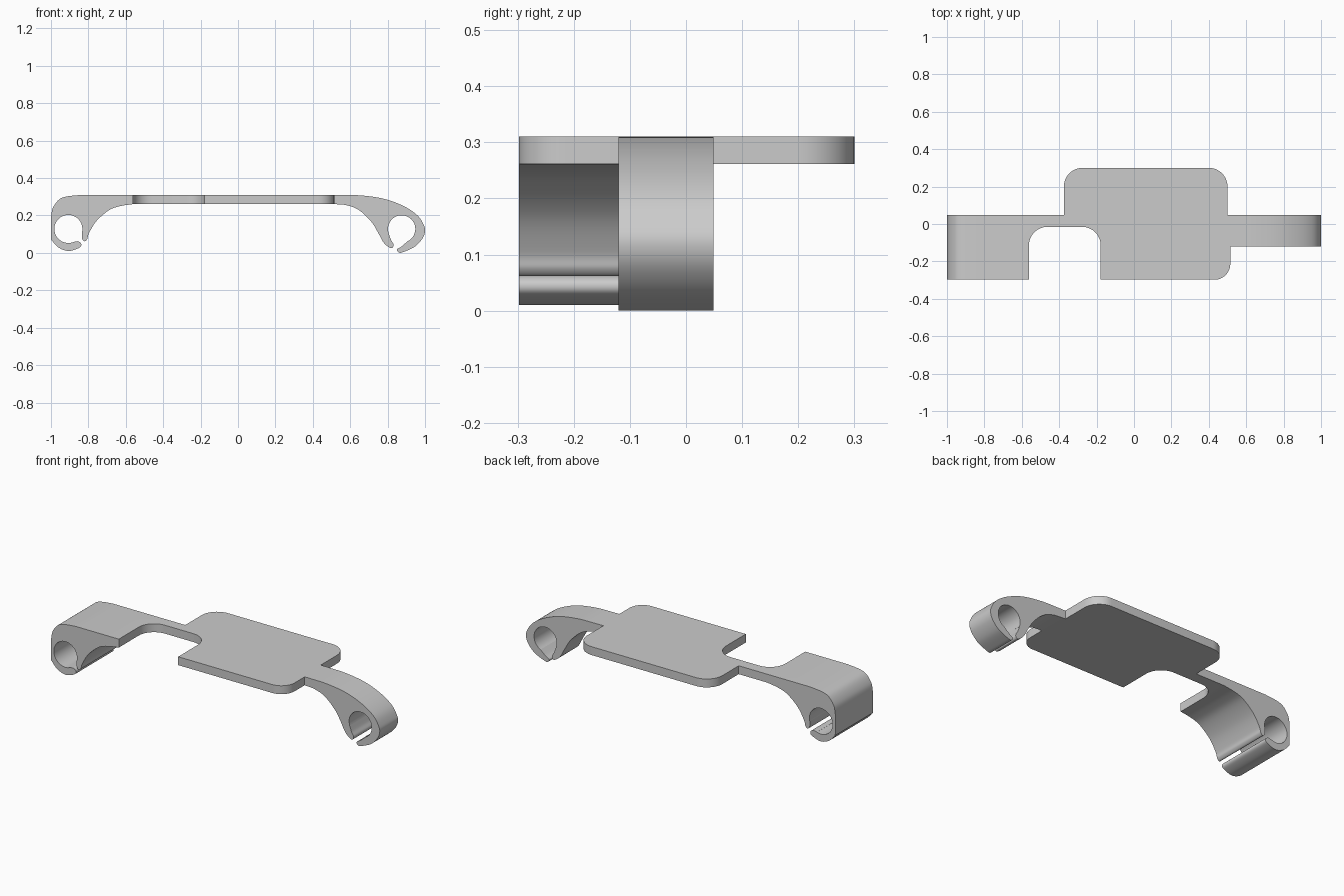
import bpy, bmesh
from math import radians, cos, sin
from mathutils import Vector

if "Cube" in bpy.data.objects:
    bpy.data.objects.remove(bpy.data.objects["Cube"])


def smooth(pts, n=6):
    """Catmull-Rom curve through the points."""
    p = [Vector(q) for q in pts]
    p = [2 * p[0] - p[1]] + p + [2 * p[-1] - p[-2]]
    out = []
    for a, b, c, d in zip(p, p[1:], p[2:], p[3:]):
        for i in range(n):
            t = i / n
            out.append(0.5 * (2 * b + (c - a) * t + (2 * a - 5 * b + 4 * c - d) * t * t
                              + (3 * b - a - 3 * c + d) * t ** 3))
    return out + [p[-2]]


def arc(cx, cz, r, a0, a1, n=36):
    return [Vector((cx + r * cos(radians(a0 + (a1 - a0) * i / n)),
                    cz + r * sin(radians(a0 + (a1 - a0) * i / n)))) for i in range(n + 1)]


def rounded(corners, n=12):
    """Polygon from (x, y, fillet radius) corners."""
    out = []
    for i, (x, y, r) in enumerate(corners):
        c = Vector((x, y))
        if r == 0:
            out.append(c)
            continue
        u = (Vector(corners[i - 1][:2]) - c).normalized()
        v = (Vector(corners[(i + 1) % len(corners)][:2]) - c).normalized()
        for k in range(n + 1):
            t = radians(90 * k / n)
            out.append(c + u * r * (1 - sin(t)) + v * r * (1 - cos(t)))
    return out


def prism(name, pts, place, direction):
    clean = [p for i, p in enumerate(pts) if (p - pts[i - 1]).length > 1e-5]
    bm = bmesh.new()
    face = bm.faces.new([bm.verts.new(place(p)) for p in clean])
    new = bmesh.ops.extrude_face_region(bm, geom=[face])["geom"]
    bmesh.ops.translate(bm, vec=direction,
                        verts=[v for v in new if isinstance(v, bmesh.types.BMVert)])
    bmesh.ops.recalc_face_normals(bm, faces=bm.faces)
    me = bpy.data.meshes.new(name)
    bm.to_mesh(me)
    bm.free()
    ob = bpy.data.objects.new(name, me)
    bpy.context.collection.objects.link(ob)
    return ob


# Front profile: right arm and open clip, then left arm and open clip
profile = smooth([(.54, .31), (.66, .307), (.785, .288), (.89, .248), (.96, .2), (.993, .15),
                  (1, .115), (.985, .075), (.945, .033), (.89, .007), (.862, .001),
                  (.85, .018), (.875, .035), (.906, .062)])
profile += arc(.875, .128, .073, -65, 200)
profile += smooth([(.806, .103), (.818, .07), (.832, .043), (.822, .025), (.80, .035),
                   (.775, .06), (.747, .112), (.71, .17), (.645, .23), (.58, .255), (.515, .261)])
profile += smooth([(-.56, .261), (-.63, .25), (-.69, .228), (-.757, .17), (-.797, .105),
                   (-.806, .075), (-.82, .062), (-.833, .075), (-.835, .109)])
profile += arc(-.907, .128, .075, -15, 290)
profile += smooth([(-.881, .058), (-.855, .062), (-.838, .048), (-.848, .028), (-.905, .01),
                   (-.96, .029), (-.999, .07)])
profile += smooth([(-1, .19), (-.99, .24), (-.957, .285), (-.913, .302), (-.84, .31)])
bracket = prism("clip_bracket", profile, lambda p: (p.x, -.4, p.y), (0, .8, 0))

# Top outline: plate, notch and arm widths
outline = rounded([(-1.1, -.298, 0), (-.562, -.298, 0), (-.562, -.015, .1), (-.178, -.015, .1),
                   (-.178, -.298, 0), (.515, -.298, .085), (.515, -.12, 0), (1.1, -.12, 0),
                   (1.1, .049, 0), (.5, .049, 0), (.5, .3, .1), (-.375, .3, .1),
                   (-.375, .049, 0), (-1.1, .049, 0)])
cutter = prism("outline_cutter", outline, lambda p: (p.x, p.y, -.2), (0, 0, .8))

# Trim the profile to the outline
mod = bracket.modifiers.new("trim", 'BOOLEAN')
mod.operation = 'INTERSECT'
mod.solver = 'EXACT'
mod.object = cutter
bpy.context.view_layer.objects.active = bracket
bracket.select_set(True)
bpy.ops.object.modifier_apply(modifier="trim")
bpy.data.objects.remove(cutter)
bpy.ops.object.shade_smooth_by_angle(angle=radians(30))
